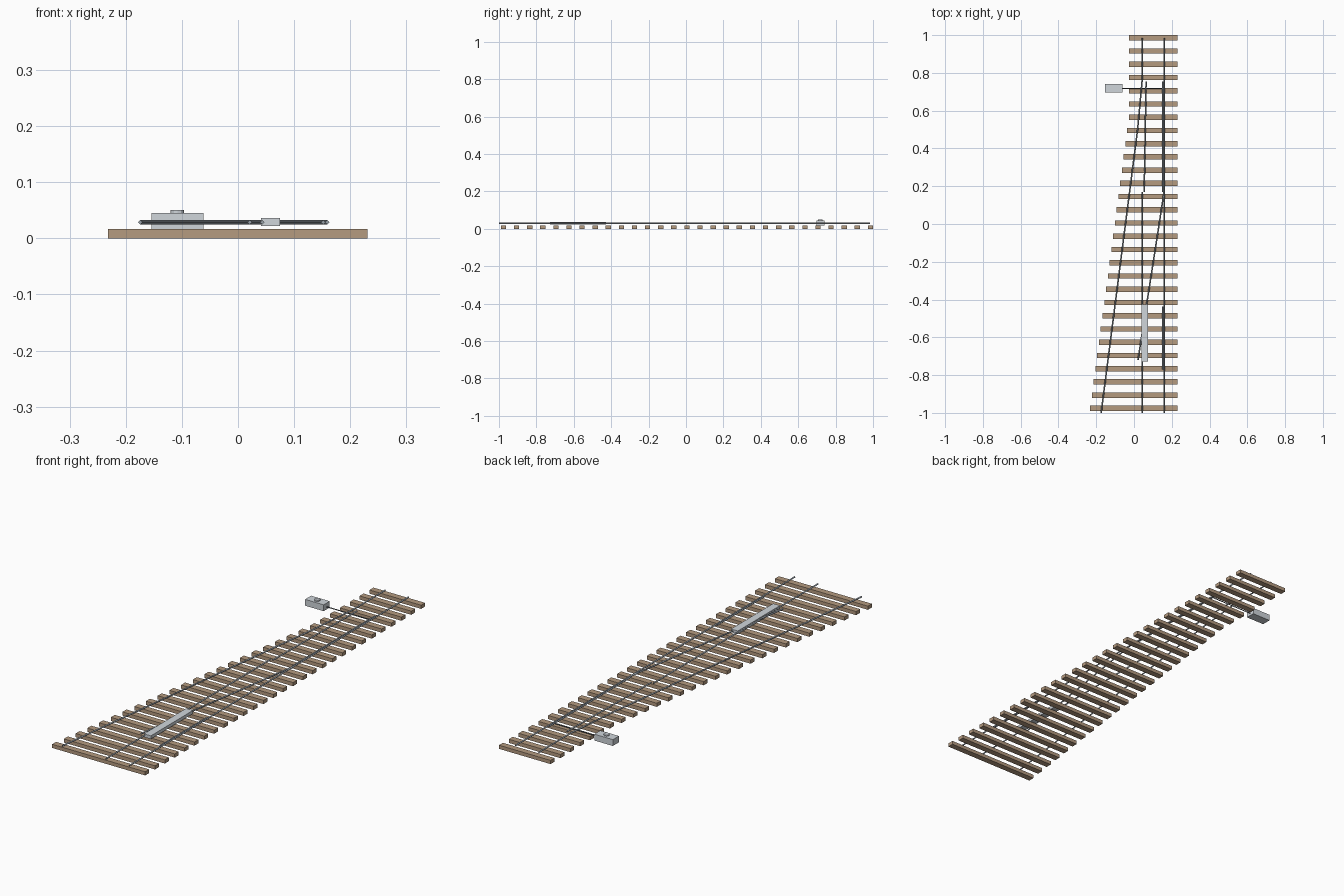
import bpy
import bmesh
from mathutils import Matrix, Vector

cube = bpy.data.objects.get("Cube")
if cube:
    bpy.data.objects.remove(cube, do_unlink=True)


def material(name, color):
    mat = bpy.data.materials.new(name)
    mat.use_nodes = True
    mat.diffuse_color = (*color, 1)
    mat.node_tree.nodes["Principled BSDF"].inputs["Base Color"].default_value = (*color, 1)
    return mat


wood = material("weathered wood", (0.46, 0.325, 0.215))
steel = material("rail steel", (0.31, 0.35, 0.39))
dark_steel = material("dark rod steel", (0.13, 0.15, 0.17))
light_grey = material("light grey metal", (0.63, 0.67, 0.71))


def finish(name, bm, mat):
    mesh = bpy.data.meshes.new(name)
    bmesh.ops.recalc_face_normals(bm, faces=bm.faces)
    bm.to_mesh(mesh)
    bm.free()
    mesh.materials.append(mat)
    obj = bpy.data.objects.new(name, mesh)
    bpy.context.collection.objects.link(obj)
    return obj


def box(name, low, high, mat):
    low, high = Vector(low), Vector(high)
    bm = bmesh.new()
    place = Matrix.Translation((low + high) / 2) @ Matrix.Diagonal((*(high - low), 1))
    bmesh.ops.create_cube(bm, size=1, matrix=place)
    return finish(name, bm, mat)


def bar(name, points, mat=steel, z=0.0287, radius=0.004):
    """Thin diamond-section bar swept along a plan path."""
    curve = bpy.data.curves.new(name, "CURVE")
    curve.dimensions = "3D"
    curve.bevel_depth = radius
    curve.bevel_resolution = 0
    curve.use_fill_caps = True
    spline = curve.splines.new("POLY")
    spline.points.add(len(points) - 1)
    for point, (x, y) in zip(spline.points, points):
        point.co = (x, y, z, 1)
    curve.materials.append(mat)
    obj = bpy.data.objects.new(name, curve)
    bpy.context.collection.objects.link(obj)
    bpy.ops.object.select_all(action="DESELECT")
    obj.select_set(True)
    bpy.context.view_layer.objects.active = obj
    bpy.ops.object.convert(target="MESH")


# Sleepers, widening along the diverging side
COUNT = 29
for i in range(COUNT):
    y = 0.986 - i * 1.962 / (COUNT - 1)
    left_end = min(-0.026, -0.232 + 0.133 * (y + 0.976))
    box(f"sleeper_{i + 1}", (left_end, y - 0.014, 0), (0.231, y + 0.014, 0.0165), wood)

# Stock rails
bar("straight_stock_rail", [(0.159, -1), (0.159, 0.985)])
bar("diverging_stock_rail", [(0.043, 0.985), (0.043, 0.76), (0.019, 0.5), (-0.174, -1)])

# Closure rails running to the crossing
bar("straight_closure_rail", [(0.043, -1), (0.043, 0.17)])
bar("diverging_closure_rail", [(0.159, 0.17), (0.127, -0.04), (0.021, -0.72)])

# Movable switch blades and check rail
bar("left_switch_blade", [(0.153, 0.17), (0.152, 0.755)])
bar("right_switch_blade", [(0.054, 0.17), (0.064, 0.755)])
bar("check_rail", [(0.152, -0.77), (0.152, -0.437)])

# Crossing block
box("crossing_block", (0.041, -0.727, 0.0215), (0.075, -0.427, 0.036), light_grey)

# Point motor with cap and throw rod
box("motor_box", (-0.154, 0.697, 0.0165), (-0.0615, 0.74, 0.045), light_grey)
cap = bmesh.new()
bmesh.ops.create_cone(cap, cap_ends=True, segments=12, radius1=0.012, radius2=0.012,
                      depth=0.006, matrix=Matrix.Translation((-0.108, 0.7185, 0.0475)))
finish("motor_cap", cap, light_grey)
bar("throw_rod", [(-0.065, 0.7185), (0.155, 0.7185)], dark_steel, 0.028, 0.0025)
